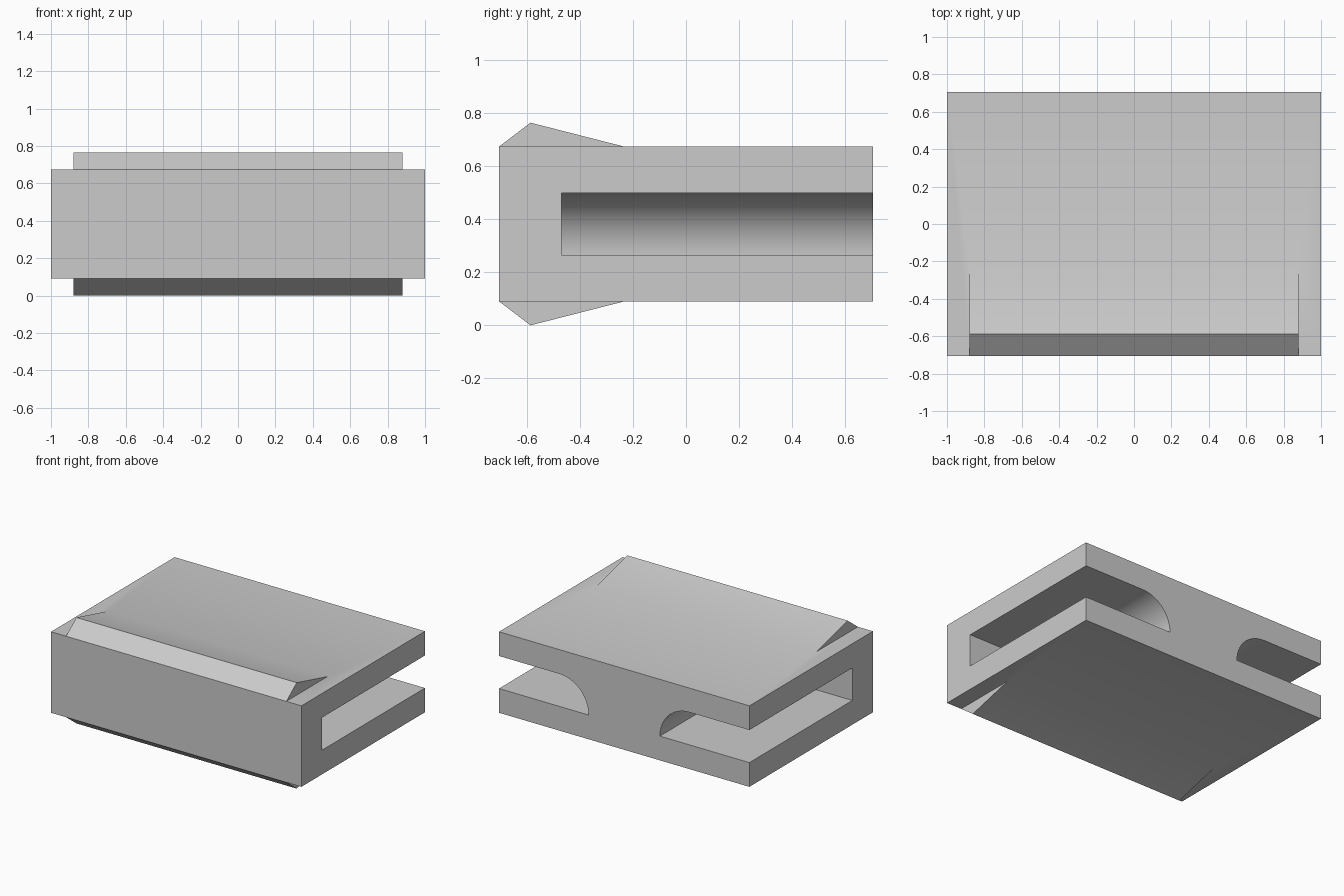
import bpy
import bmesh
import math
from mathutils import Vector

default = bpy.data.objects.get("Cube")
if default:
    bpy.data.objects.remove(default, do_unlink=True)

HALF_X, HALF_Y = 1.0, 0.705
BOTTOM, TOP = 0.09, 0.675
MID = (BOTTOM + TOP) / 2

grey = bpy.data.materials.new("plain_grey")
grey.use_nodes = True
colour = (0.6, 0.6, 0.6, 1)
grey.diffuse_color = colour
grey.node_tree.nodes["Principled BSDF"].inputs["Base Color"].default_value = colour


def prism(name, outline, sweep):
    """Sweep a closed 3D outline along a vector into a solid."""
    bm = bmesh.new()
    face = bm.faces.new([bm.verts.new(p) for p in outline])
    swept = bmesh.ops.extrude_face_region(bm, geom=[face], use_keep_orig=True)
    moved = [v for v in swept["geom"] if isinstance(v, bmesh.types.BMVert)]
    bmesh.ops.translate(bm, verts=moved, vec=Vector(sweep))
    bmesh.ops.recalc_face_normals(bm, faces=bm.faces)
    mesh = bpy.data.meshes.new(name)
    bm.to_mesh(mesh)
    bm.free()
    mesh.materials.append(grey)
    obj = bpy.data.objects.new(name, mesh)
    bpy.context.collection.objects.link(obj)
    return obj


def combine(target, tool, operation):
    """Apply a boolean and discard the tool."""
    tool.hide_render = True
    mod = target.modifiers.new(operation.lower(), "BOOLEAN")
    mod.object, mod.operation, mod.solver = tool, operation, "EXACT"
    bpy.context.view_layer.objects.active = target
    bpy.ops.object.modifier_apply(modifier=mod.name)
    bpy.data.objects.remove(tool, do_unlink=True)


# Main block
body = prism("body", [(-HALF_X, y, z) for y, z in (
    (-HALF_Y, BOTTOM), (HALF_Y, BOTTOM), (HALF_Y, TOP), (-HALF_Y, TOP))],
    (2 * HALF_X, 0, 0))

# Wedge ridges along the front edge, above and below
RIDGE_X = 0.88
ridge_profile = [(-HALF_Y, TOP), (-0.587, 0.765), (-0.235, TOP), (-0.3, 0.6)]
for side in (1, -1):
    outline = [(-RIDGE_X, y, MID + side * (z - MID)) for y, z in ridge_profile]
    combine(body, prism("ridge", outline, (2 * RIDGE_X, 0, 0)), "UNION")

# Side slots, open at the back, with a quarter-round inner wall
FLOOR, RADIUS, INNER, STEPS = 0.265, 0.235, 0.285, 24
arc = []
for i in range(STEPS + 1):
    a = math.pi / 2 * i / STEPS
    arc.append((INNER + RADIUS * (1 - math.cos(a)), FLOOR + RADIUS * math.sin(a)))
slot_profile = arc + [(1.2, FLOOR + RADIUS), (1.2, FLOOR)]
for side in (1, -1):
    outline = [(side * x, -0.47, z) for x, z in slot_profile]
    combine(body, prism("slot_cutter", outline, (0, 1.4, 0)), "DIFFERENCE")

# Smooth the shallow bends, keep the hard edges
bpy.ops.object.select_all(action="DESELECT")
body.select_set(True)
bpy.context.view_layer.objects.active = body
bpy.ops.object.shade_smooth_by_angle(angle=math.radians(30))
